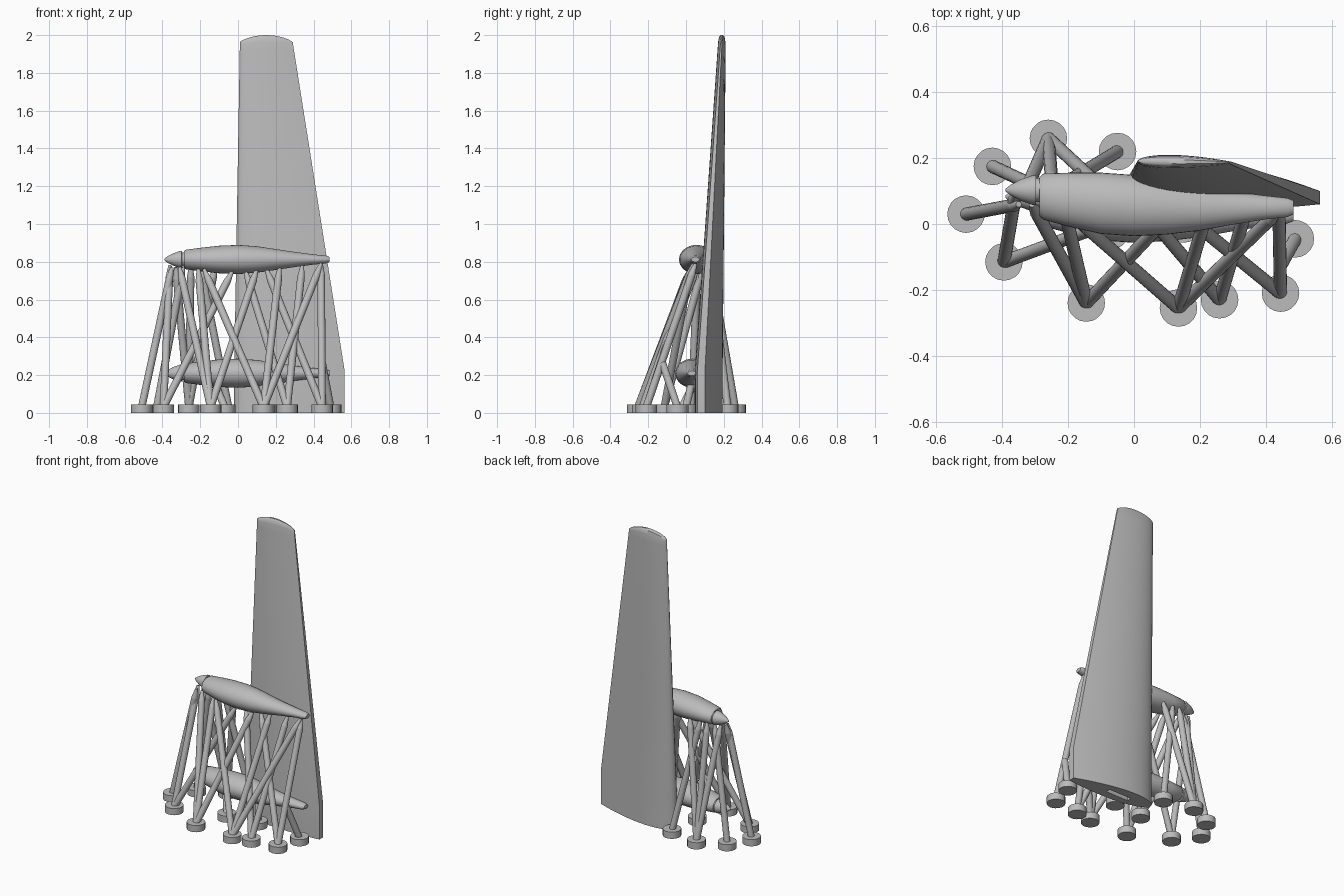
import bpy, bmesh, math
from mathutils import Vector

cube = bpy.data.objects.get("Cube")
if cube:
    bpy.data.objects.remove(cube, do_unlink=True)

grey = bpy.data.materials.new("plain grey")
grey.use_nodes = True
COLOUR = (0.5, 0.5, 0.5, 1)
grey.diffuse_color = COLOUR
grey.node_tree.nodes["Principled BSDF"].inputs["Base Color"].default_value = COLOUR


def finish(name, bm, angle=40):
    """Turn a bmesh into a shaded, coloured object."""
    bmesh.ops.recalc_face_normals(bm, faces=bm.faces)
    mesh = bpy.data.meshes.new(name)
    bm.to_mesh(mesh)
    bm.free()
    obj = bpy.data.objects.new(name, mesh)
    bpy.context.collection.objects.link(obj)
    mesh.materials.append(grey)
    bpy.ops.object.select_all(action='DESELECT')
    bpy.context.view_layer.objects.active = obj
    obj.select_set(True)
    bpy.ops.object.shade_smooth_by_angle(angle=math.radians(angle))
    return obj


def skin(bm, rings):
    """Bridge closed rings of points and return their vertices."""
    loops = [[bm.verts.new(p) for p in ring] for ring in rings]
    n = len(loops[0])
    for a, b in zip(loops, loops[1:]):
        for i in range(n):
            j = (i + 1) % n
            bm.faces.new((a[i], a[j], b[j], b[i]))
    return loops


# Wing standing on its root, with a thick trailing edge and rounded tip
STEPS = 18


def wing_ring(z, thick=1.0, bump=0.0):
    k = min(max((z - 0.22) / 1.74, 0), 1)
    mix = lambda root, tip: root + (tip - root) * k
    lead = Vector((mix(-0.02, 0.01), mix(0.13, 0.19)))
    trail = Vector((mix(0.565, 0.29), mix(0.08, 0.187)))
    back, front, edge = mix(0.073, 0.02), mix(0.052, 0.018), mix(0.02, 0.004)

    def point(t, side, depth):
        p = lead.lerp(trail, t)
        bulge = 2.6 * math.sqrt(t) * (1 - t) * depth + edge * t
        lift = bump * max(math.sin(math.pi * t), 0) ** 0.7
        return (p.x, p.y + side * thick * bulge, z + lift)

    ts = [(i / STEPS) ** 1.6 for i in range(STEPS + 1)]
    upper = [point(t, 1, back) for t in ts]
    lower = [point(t, -1, front) for t in reversed(ts[1:])]
    return upper + lower


bm = bmesh.new()
loops = skin(bm, [wing_ring(0), wing_ring(0.22), wing_ring(1.0), wing_ring(1.92),
                  wing_ring(1.95, 0.92, 0.017), wing_ring(1.96, 0.7, 0.033),
                  wing_ring(1.963, 0.3, 0.037)])
bm.faces.new(loops[0])
tip = loops[-1]
bm.faces.new((tip[0], tip[1], tip[-1]))
for i in range(1, STEPS):
    bm.faces.new((tip[i], tip[i + 1], tip[-i - 1], tip[-i]))
wing = finish("wing", bm)

# Spar slot cut into the root
bm = bmesh.new()
bmesh.ops.create_cube(bm, size=1)
bmesh.ops.scale(bm, vec=(0.17, 0.032, 0.6), verts=bm.verts)
bmesh.ops.translate(bm, vec=(0.22, 0.115, 0), verts=bm.verts)
cutter = finish("slot_cutter", bm)
cutter.hide_render = True
cut = wing.modifiers.new("slot", 'BOOLEAN')
cut.object = cutter
cut.solver = 'EXACT'
bpy.context.view_layer.objects.active = wing
bpy.ops.object.modifier_apply(modifier=cut.name)
bpy.data.objects.remove(cutter, do_unlink=True)

# Engine nacelles: stations along x as (x, y centre, y radius, z radius)
BODY = [(-0.287, 0.083, 0.06, 0.044), (-0.275, 0.083, 0.07, 0.052),
        (-0.19, 0.073, 0.083, 0.063), (-0.1, 0.063, 0.093, 0.073),
        (0, 0.056, 0.093, 0.077), (0.1, 0.05, 0.082, 0.07),
        (0.2, 0.046, 0.066, 0.055), (0.3, 0.048, 0.05, 0.04),
        (0.4, 0.05, 0.036, 0.027), (0.465, 0.05, 0.029, 0.021),
        (0.485, 0.05, 0.021, 0.013)]
SPINNER = [(-0.39, 0.004), (-0.375, 0.016), (-0.345, 0.032), (-0.308, 0.045),
           (-0.298, 0.045), (-0.297, 0.036), (-0.28, 0.036)]


def lathe(name, stations, z, dy, sides=32):
    bm = bmesh.new()
    angles = [2 * math.pi * i / sides for i in range(sides)]
    ends = skin(bm, [[(x, y + dy + ry * math.cos(a), z + rz * math.sin(a)) for a in angles]
                     for x, y, ry, rz in stations])
    bm.faces.new(ends[0])
    bm.faces.new(ends[-1])
    return finish(name, bm)


for label, z, dy in (("outer", 0.812, 0), ("inner", 0.21, -0.02)):
    lathe(label + "_nacelle", BODY, z, dy)
    lathe(label + "_spinner", [(x, 0.103, r, r) for x, r in SPINNER], z, dy)


# Support feet and struts
def rod(bm, a, b, r1, r2):
    a, b = Vector(a), Vector(b)
    made = bmesh.ops.create_cone(bm, cap_ends=True, segments=20, radius1=r1, radius2=r2,
                                 depth=(b - a).length)["verts"]
    turn = (b - a).to_track_quat('Z', 'Y').to_matrix()
    bmesh.ops.rotate(bm, verts=made, matrix=turn, cent=(0, 0, 0))
    bmesh.ops.translate(bm, verts=made, vec=(a + b) / 2)


# Each foot: position, then the top points its struts reach
SUPPORTS = [
    ((-0.43, 0.175), [(-0.29, 0.11, 0.77)]),
    ((-0.26, 0.26), [(-0.25, 0.13, 0.78), (-0.33, 0.1, 0.77), (-0.12, 0.13, 0.78)]),
    ((-0.05, 0.22), [(-0.2, 0.13, 0.78)]),
    ((-0.51, 0.03), [(-0.35, 0.06, 0.77)]),
    ((-0.395, -0.115), [(-0.36, 0.09, 0.78), (-0.03, 0.02, 0.75)]),
    ((-0.145, -0.24), [(-0.21, 0.04, 0.76), (0.1, 0.02, 0.76), (-0.31, 0.06, 0.77)]),
    ((0.135, -0.255), [(-0.18, 0.02, 0.76), (0.44, 0.04, 0.79), (0.22, 0.03, 0.77)]),
    ((0.26, -0.23), [(0.04, 0.03, 0.75), (0.34, 0.04, 0.78)]),
    ((0.445, -0.21), [(0.15, 0.03, 0.76), (0.44, 0.05, 0.79)]),
    ((0.49, -0.045), [(0.443, -0.13, 0.28)]),
    ((-0.07, -0.02), [(-0.12, 0.04, 0.15)]),
    ((0.15, 0.0), [(0.13, 0.03, 0.16)]),
]
for number, ((x, y), tops) in enumerate(SUPPORTS, 1):
    bm = bmesh.new()
    rod(bm, (x, y, 0), (x, y, 0.045), 0.057, 0.057)
    finish(f"support_foot_{number}", bm)
    bm = bmesh.new()
    for top in tops:
        base = Vector((x, y, 0.03))
        neck = base.lerp(Vector(top), 0.92)
        rod(bm, base, neck, 0.02, 0.02)
        rod(bm, neck, top, 0.02, 0.009)
    finish(f"support_struts_{number}", bm)
